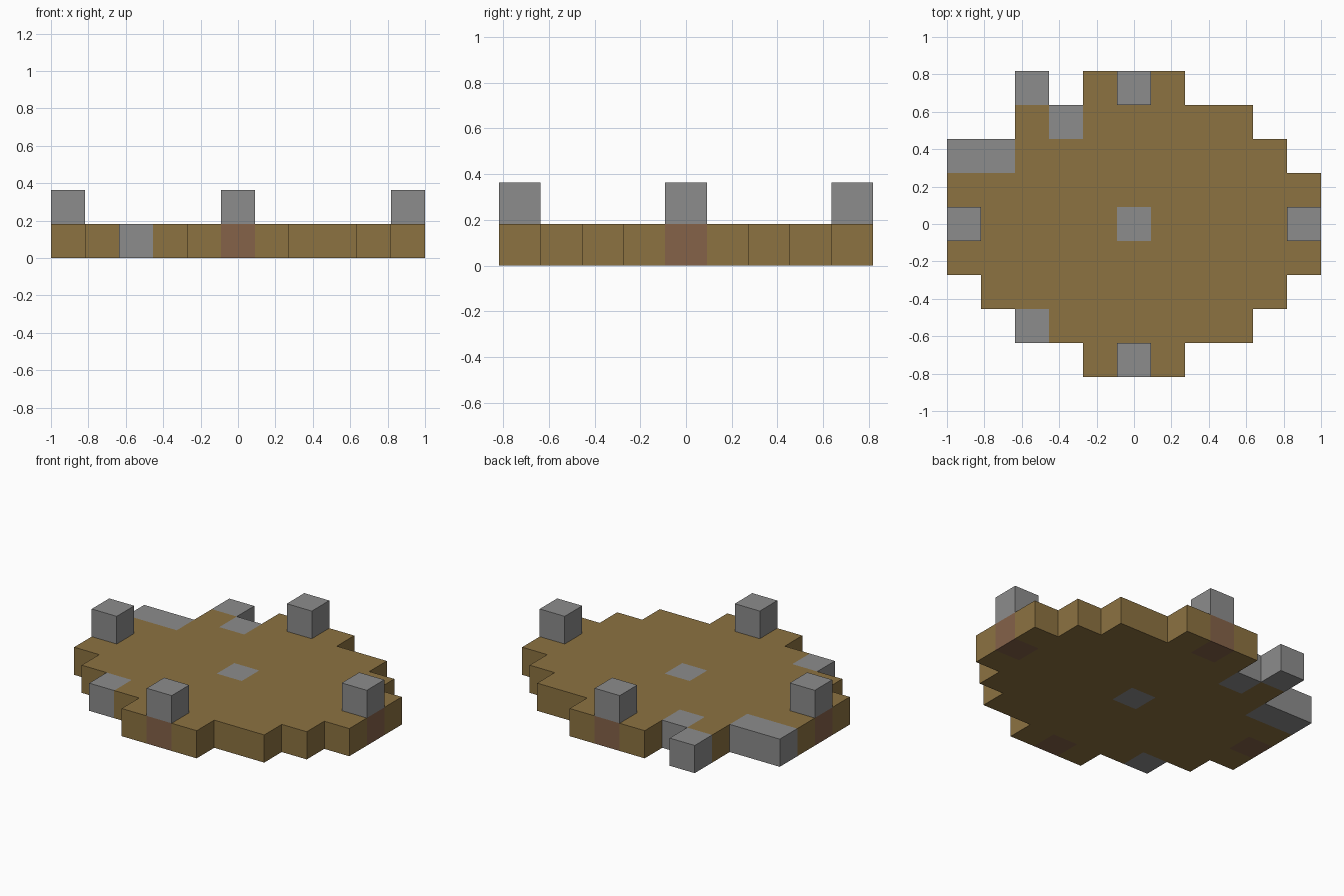
import bpy
import bmesh
from mathutils import Matrix, Vector

if "Cube" in bpy.data.objects:
    bpy.data.objects.remove(bpy.data.objects["Cube"], do_unlink=True)

S = 2 / 11  # block size


def material(name, rgb):
    m = bpy.data.materials.new(name)
    m.use_nodes = True
    m.diffuse_color = (*rgb, 1)
    bsdf = next(n for n in m.node_tree.nodes if n.type == "BSDF_PRINCIPLED")
    bsdf.inputs["Base Color"].default_value = (*rgb, 1)
    return m


earth = material("earth brown", (0.265, 0.17, 0.053))
stone = material("stone grey", (0.265, 0.265, 0.265))
clay = material("red clay", (0.233, 0.122, 0.066))

# Block layout: first and last column of every row of the round platform
rows = {4: (-1, 1), 3: (-3, 3), 2: (-5, 4), 1: (-5, 5), 0: (-5, 5),
        -1: (-5, 5), -2: (-4, 4), -3: (-3, 3), -4: (-1, 1)}
platform = {(i, j, 0) for j, (a, b) in rows.items() for i in range(a, b + 1)}
stones = {(0, 0, 0), (-3, 4, 0), (-2, 3, 0), (-5, 2, 0), (-4, 2, 0), (-3, -3, 0)}
feet = {(5, 0, 0), (-5, 0, 0), (0, 4, 0), (0, -4, 0)}
posts = {(i, j, 1) for i, j, k in feet}
filled = platform | stones | posts


def blocks(name, cells, mat):
    """Join blocks into one mesh, leaving out faces hidden by neighbours."""
    bm = bmesh.new()
    for cell in sorted(cells):
        centre = (Vector(cell) + Vector((0, 0, 0.5))) * S
        made = bmesh.ops.create_cube(bm, size=S, matrix=Matrix.Translation(centre))
        faces = {f for v in made["verts"] for f in v.link_faces}
        hidden = []
        for f in faces:
            f.normal_update()
            if tuple(c + round(n) for c, n in zip(cell, f.normal)) in filled:
                hidden.append(f)
        bmesh.ops.delete(bm, geom=hidden, context="FACES")
    bmesh.ops.remove_doubles(bm, verts=bm.verts[:], dist=S / 100)
    mesh = bpy.data.meshes.new(name)
    bm.to_mesh(mesh)
    bm.free()
    mesh.materials.append(mat)
    bpy.context.collection.objects.link(bpy.data.objects.new(name, mesh))


blocks("platform", platform - stones - feet, earth)
blocks("stone_blocks", stones, stone)
# Four posts, each standing on a clay block
for side, (i, j) in {"left": (5, 0), "right": (-5, 0),
                     "back": (0, 4), "front": (0, -4)}.items():
    blocks(side + "_post_base", {(i, j, 0)}, clay)
    blocks(side + "_post", {(i, j, 1)}, stone)
